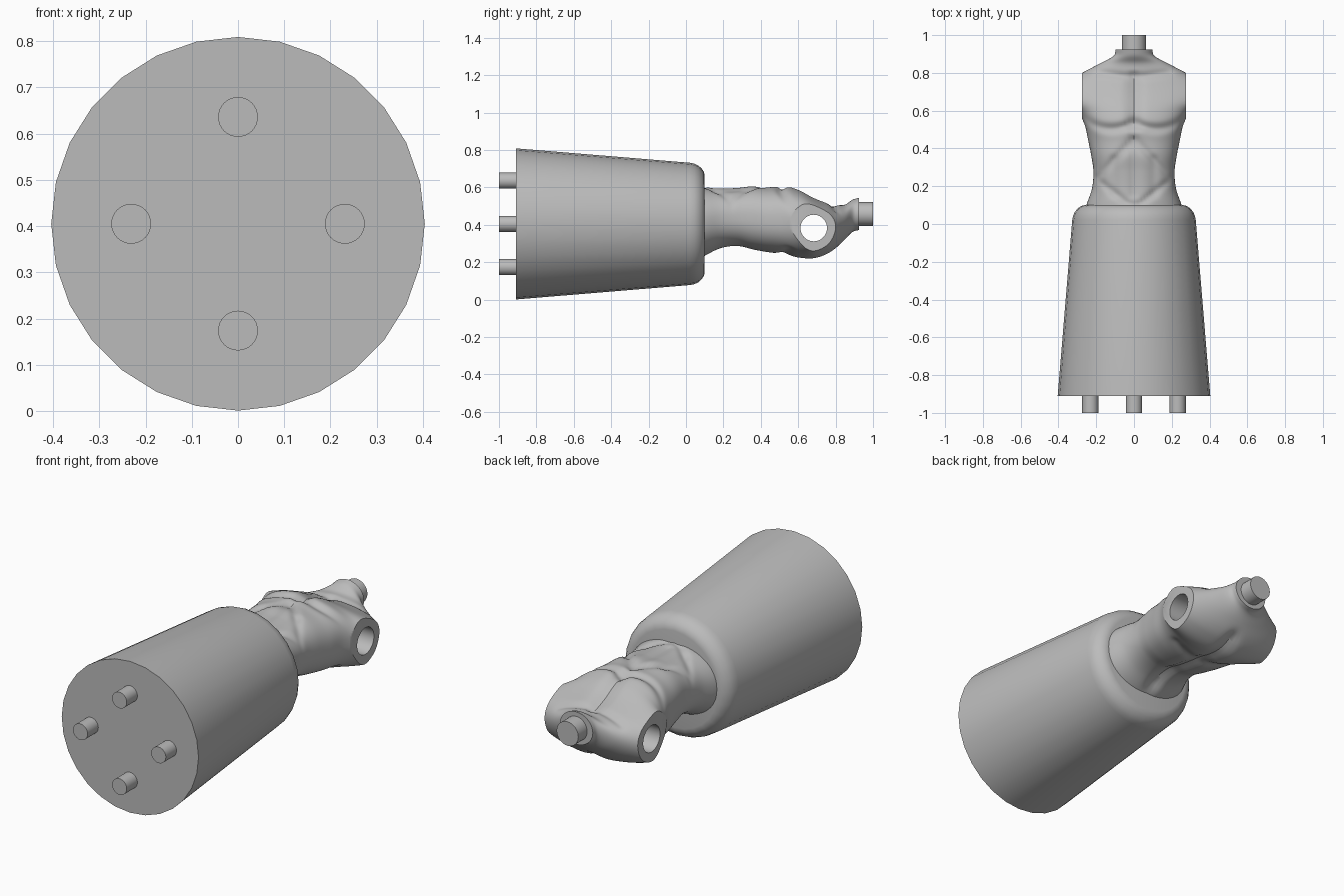
import bpy, bmesh, math
from mathutils import Matrix, Vector

if "Cube" in bpy.data.objects:
    bpy.data.objects.remove(bpy.data.objects["Cube"])

CZ = 0.405
grey = bpy.data.materials.new("plain grey")
grey.diffuse_color = (0.5, 0.5, 0.5, 1)
grey.use_nodes = True
grey.node_tree.nodes["Principled BSDF"].inputs["Base Color"].default_value = grey.diffuse_color


def finish(name, bm, angle=35):
    bmesh.ops.recalc_face_normals(bm, faces=bm.faces)
    me = bpy.data.meshes.new(name)
    bm.to_mesh(me)
    bm.free()
    ob = bpy.data.objects.new(name, me)
    bpy.context.collection.objects.link(ob)
    me.materials.append(grey)
    smooth(ob, angle)
    return ob


def smooth(ob, angle=35):
    bpy.ops.object.select_all(action='DESELECT')
    ob.select_set(True)
    bpy.context.view_layer.objects.active = ob
    bpy.ops.object.shade_smooth_by_angle(angle=math.radians(angle))


def loft(rings):
    """Skin closed rings of points and cap both ends."""
    bm = bmesh.new()
    vs = [[bm.verts.new(p) for p in r] for r in rings]
    n = len(vs[0])
    for a, b in zip(vs, vs[1:]):
        for i in range(n):
            j = (i + 1) % n
            bm.faces.new((a[i], a[j], b[j], b[i]))
    bm.faces.new(vs[0])
    bm.faces.new(vs[-1])
    return bm


def turned(name, profile, x, z, sides):
    """Solid of revolution along y; profile holds (y, radius)."""
    return finish(name, loft([[(x + r * math.sin(2 * math.pi * i / sides), y,
                                z + r * math.cos(2 * math.pi * i / sides))
                               for i in range(sides)] for y, r in profile]))


# Tapered base with rounded shoulder
turned("base", [(-0.91, 0.404), (0.02, 0.327), (0.045, 0.322), (0.066, 0.312),
                (0.084, 0.296), (0.096, 0.278), (0.1, 0.258)], 0, CZ, 28)

# Four pegs under the base, and the peg on the neck
for i, (x, z) in enumerate([(0, 0.231), (0.231, 0), (0, -0.231), (-0.231, 0)]):
    turned("base_peg_%d" % (i + 1), [(-1, 0.043), (-0.9, 0.043)], x, CZ + z, 32)
turned("neck_peg", [(0.9, 0.064), (1, 0.064)], 0, 0.457, 32)

# Torso sections: y, half width, front height, back height, squareness
ROWS = [
    (0.06, 0.262, 0.600, 0.215, 2.2),
    (0.10, 0.252, 0.601, 0.232, 2.2),
    (0.19, 0.222, 0.596, 0.272, 2.3),
    (0.28, 0.215, 0.599, 0.282, 2.4),
    (0.36, 0.226, 0.608, 0.264, 2.4),
    (0.44, 0.242, 0.603, 0.250, 2.4),
    (0.53, 0.263, 0.610, 0.238, 2.4),
    (0.60, 0.305, 0.590, 0.222, 2.2),
    (0.68, 0.410, 0.548, 0.218, 2.0),
    (0.75, 0.365, 0.520, 0.240, 2.0),
    (0.80, 0.275, 0.507, 0.272, 2.0),
    (0.85, 0.180, 0.508, 0.322, 2.0),
    (0.89, 0.108, 0.534, 0.362, 2.0),
    (0.925, 0.097, 0.545, 0.372, 2.0),
]


def section(y):
    """Smooth interpolation between the rows."""
    k = max(i for i in range(len(ROWS) - 1) if ROWS[i][0] <= y + 1e-9)
    a, b = ROWS[k], ROWS[k + 1]
    p, q = ROWS[max(k - 1, 0)], ROWS[min(k + 2, len(ROWS) - 1)]
    h = b[0] - a[0]
    t = (y - a[0]) / h
    out = []
    for c in range(1, 5):
        ma = (b[c] - p[c]) / (b[0] - p[0]) * h
        mb = (q[c] - a[c]) / (q[0] - a[0]) * h
        out.append((2*t**3 - 3*t*t + 1) * a[c] + (t**3 - 2*t*t + t) * ma
                   + (3*t*t - 2*t**3) * b[c] + (t**3 - t*t) * mb)
    return out


def bell(d, w):
    return math.exp(-(d / w) ** 2)


def span(y, lo, hi, soft=0.04):
    """1 between lo and hi, fading out softly."""
    s = lambda u: max(0.0, min(1.0, u)) ** 2 * (3 - 2 * max(0.0, min(1.0, u)))
    return s((y - lo) / soft + 0.5) * s((hi - y) / soft + 0.5)


def front_relief(x, y):
    x = abs(x)
    d = 0.024 * bell(x, 0.035) * span(y, 0.50, 0.80)                  # breastbone
    d += 0.010 * bell(x, 0.022) * span(y, 0.14, 0.50)                 # middle line
    d += 0.020 * bell(y - 0.505 - 2.5 * (x - 0.12) ** 2, 0.026)       # under chest
    d += 0.012 * bell(y - 0.45 + 1.05 * x, 0.03) * span(y, 0.24, 0.47)  # rib arch
    d += 0.012 * bell(y - 0.08 - 0.8 * x, 0.025) * span(y, 0.10, 0.27)  # hip crease
    d += 0.007 * bell(x - 0.105, 0.025) * span(y, 0.14, 0.36)         # belly sides
    d += 0.012 * bell(y - 0.775 - 0.15 * x, 0.02) * span(x, 0.04, 0.2)  # collarbone
    return d


def back_relief(x, y):
    x = abs(x)
    d = 0.024 * bell(x, 0.035) * span(y, 0.12, 0.80, 0.08)            # spine
    d += 0.012 * bell(y - 0.50 - 0.3 * x, 0.03) * span(x, 0.04, 0.2)  # shoulder blade
    return d


def torso_ring(y, n=96):
    w, top, bot, e = section(y)
    mid = (top + bot) / 2
    # the shoulder tips sit lower than the chest crest
    ring = []
    for i in range(n):
        a = 2 * math.pi * i / n
        c, s = math.cos(a), math.sin(a)
        x = w * math.copysign(abs(c) ** (2 / e), c)
        z = mid + (top - bot) / 2 * math.copysign(abs(s) ** (2 / e), s)
        fade = abs(s) * span(y, -1, 0.86)
        z += (-front_relief(x, y) if s > 0 else back_relief(x, y)) * fade
        ring.append((x, y, z))
    return ring


N = 100
bm = loft([torso_ring(0.06 + 0.865 * i / N) for i in range(N + 1)])
# Slice the shoulders flat
for side in (1, -1):
    cut = bmesh.ops.bisect_plane(bm, geom=bm.verts[:] + bm.edges[:] + bm.faces[:],
                                 plane_co=(0.275 * side, 0, 0),
                                 plane_no=(side, 0, 0), clear_outer=True)
    rim = [g for g in cut["geom_cut"] if isinstance(g, bmesh.types.BMEdge)]
    bmesh.ops.holes_fill(bm, edges=rim, sides=0)
torso = finish("torso", bm)

# Round arm socket bored from shoulder to shoulder
bm = bmesh.new()
bmesh.ops.create_cone(bm, cap_ends=True, segments=40, radius1=0.071, radius2=0.071, depth=1,
                      matrix=Matrix.Translation(Vector((0, 0.683, 0.383)))
                      @ Matrix.Rotation(math.pi / 2, 4, 'Y'))
bore = finish("arm_socket_cutter", bm)
bore.hide_render = True
mod = torso.modifiers.new("arm socket", 'BOOLEAN')
mod.operation = 'DIFFERENCE'
mod.solver = 'EXACT'
mod.object = bore
bpy.context.view_layer.objects.active = torso
bpy.ops.object.select_all(action='DESELECT')
torso.select_set(True)
bpy.ops.object.modifier_apply(modifier=mod.name)
bpy.data.objects.remove(bore)
smooth(torso)
